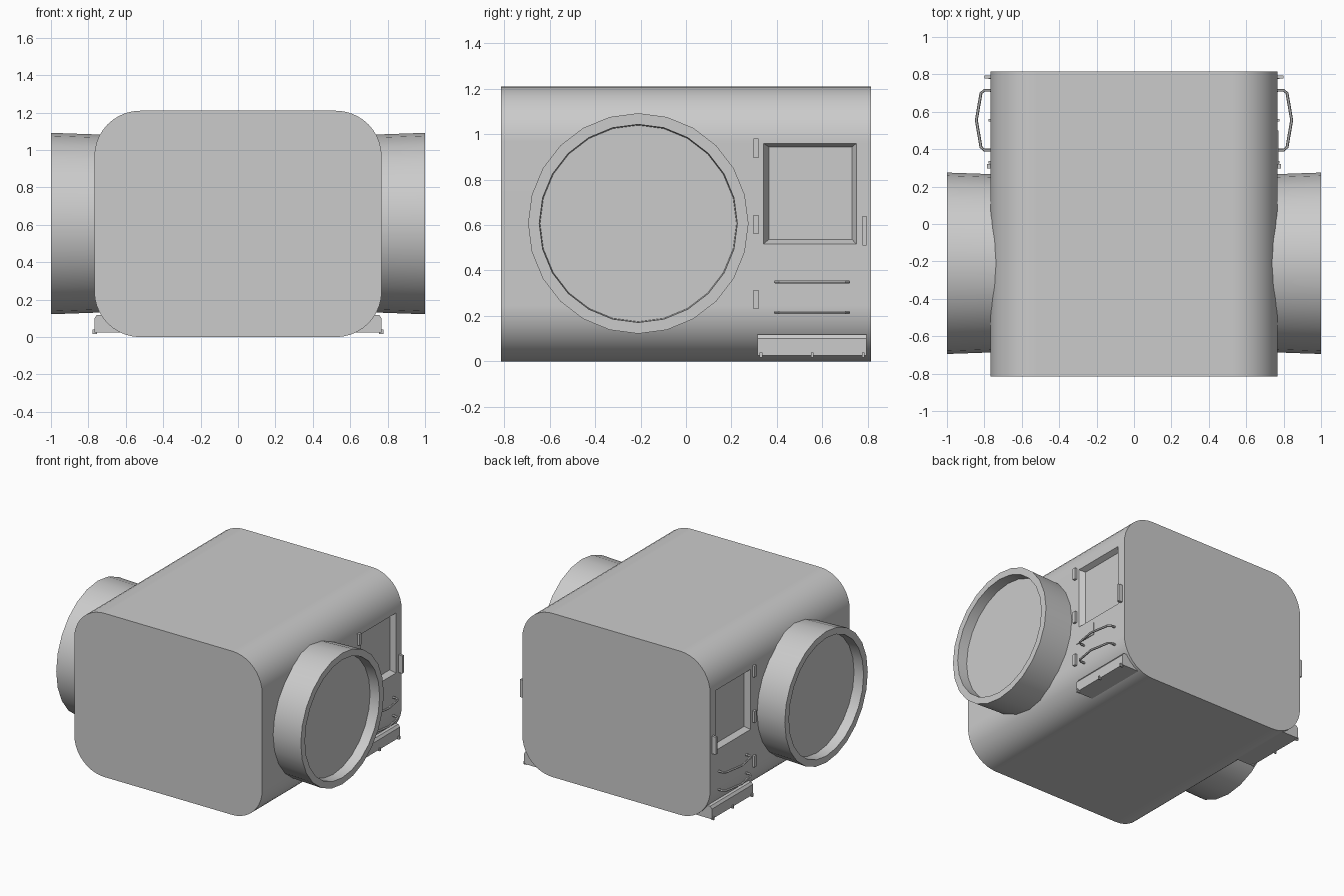
import bpy
import bmesh
from math import cos, sin, pi, radians
from mathutils import Vector

cube = bpy.data.objects.get("Cube")
if cube:
    bpy.data.objects.remove(cube, do_unlink=True)

grey = bpy.data.materials.new("plain grey")
grey.use_nodes = True
GREY = (0.6, 0.6, 0.6, 1)
grey.diffuse_color = GREY
grey.node_tree.nodes["Principled BSDF"].inputs["Base Color"].default_value = GREY


def finish(name, bm):
    """Turn a bmesh into a grey object, smooth except at sharp edges."""
    bmesh.ops.recalc_face_normals(bm, faces=bm.faces)
    mesh = bpy.data.meshes.new(name)
    bm.to_mesh(mesh)
    bm.free()
    mesh.materials.append(grey)
    obj = bpy.data.objects.new(name, mesh)
    bpy.context.collection.objects.link(obj)
    smooth(obj)
    return obj


def smooth(obj):
    bpy.ops.object.select_all(action="DESELECT")
    obj.select_set(True)
    bpy.context.view_layer.objects.active = obj
    bpy.ops.object.shade_smooth_by_angle(angle=radians(30))


def loft(name, sections, capped=True):
    """Skin a row of equal-sized point loops."""
    bm = bmesh.new()
    loops = [[bm.verts.new(p) for p in s] for s in sections]
    n = len(loops[0])
    for a, b in zip(loops, loops[1:]):
        for i in range(n):
            j = (i + 1) % n
            bm.faces.new((a[i], a[j], b[j], b[i]))
    if capped:
        bm.faces.new(loops[0])
        bm.faces.new(loops[-1])
    return finish(name, bm)


def rect(x, y0, y1, z0, z1):
    return [(x, y0, z0), (x, y1, z0), (x, y1, z1), (x, y0, z1)]


def block(name, side, x0, x1, y0, y1, z0, z1):
    return loft(name, [rect(side * x0, y0, y1, z0, z1), rect(side * x1, y0, y1, z0, z1)])


def circle(x, r, sides=24):
    return [(x, -0.21 + r * cos(2 * pi * i / sides), 0.607 + r * sin(2 * pi * i / sides))
            for i in range(sides)]


def tube(name, path, r=0.008, sides=6):
    """Sweep a small round section along a path lying in a level plane."""
    pts = [Vector(p) for p in path]
    sections = []
    for i, p in enumerate(pts):
        t = (pts[min(i + 1, len(pts) - 1)] - pts[max(i - 1, 0)]).normalized()
        up = Vector((0, 0, 1))
        across = t.cross(up)
        sections.append([p + r * (cos(2 * pi * k / sides) * across + sin(2 * pi * k / sides) * up)
                         for k in range(sides)])
    return loft(name, sections)


# Body: rounded rectangle extruded from front to back
W, H, L, R = 0.768, 1.21, 0.815, 0.245
outline = []
for quarter, (cx, cz) in enumerate([(W - R, H - R), (R - W, H - R), (R - W, R), (W - R, R)]):
    for k in range(11):
        a = pi / 2 * (quarter + k / 10)
        outline.append((cx + R * cos(a), cz + R * sin(a)))
body = loft("body", [[(x, y, z) for x, z in outline] for y in (-L, L)])

# Window recesses with sloping frames, cut into both sides
for side in (1, -1):
    cutter = loft("window_cutter", [rect(side * 0.778, 0.335, 0.755, 0.511, 0.964),
                                    rect(side * 0.73, 0.365, 0.73, 0.537, 0.943)])
    cutter.hide_render = True
    cut = body.modifiers.new("window", "BOOLEAN")
    cut.operation = "DIFFERENCE"
    cut.solver = "EXACT"
    cut.object = cutter
    bpy.context.view_layer.objects.active = body
    bpy.ops.object.modifier_apply(modifier=cut.name)
    bpy.data.objects.remove(cutter, do_unlink=True)
smooth(body)
weighted = body.modifiers.new("even shading", "WEIGHTED_NORMAL")
weighted.keep_sharp = True

for side, label in ((1, "left"), (-1, "right")):
    # Large round port with a raised rim and shallow recess
    loft(label + "_port", [circle(side * x, r) for x, r in
                           ((0.69, 0.474), (1.0, 0.485), (1.0, 0.436), (0.925, 0.432))])

    # Door hinges and door latch
    for i, z in enumerate((0.23, 0.56, 0.895)):
        block(f"{label}_hinge_{i + 1}", side, 0.75, 0.785, 0.297, 0.32, z, z + 0.085)
    block(label + "_latch", side, 0.75, 0.8, 0.777, 0.795, 0.51, 0.64)

    # Two bowed grab rails
    bow = [(0.75, 0.715), (0.8, 0.715), (0.818, 0.7), (0.843, 0.555),
           (0.818, 0.41), (0.8, 0.395), (0.75, 0.395)]
    for z, place in ((0.35, "upper"), (0.215, "lower")):
        tube(f"{label}_{place}_rail", [(side * x, y, z) for x, y in bow])

    # Boarding step with a chamfered top and small tabs
    profile = [(0.58, 0.025), (0.768, 0.025), (0.768, 0.1), (0.755, 0.118), (0.58, 0.118)]
    loft(label + "_step", [[(side * x, y, z) for x, z in profile] for y in (0.315, 0.795)])
    for i, y in enumerate((0.33, 0.555, 0.78)):
        block(f"{label}_step_tab_{i + 1}", side, 0.755, 0.777, y - 0.006, y + 0.006, 0.016, 0.04)

# Small plate beneath the left window
block("left_plate", 1, 0.76, 0.773, 0.32, 0.5, 0.39, 0.48)
